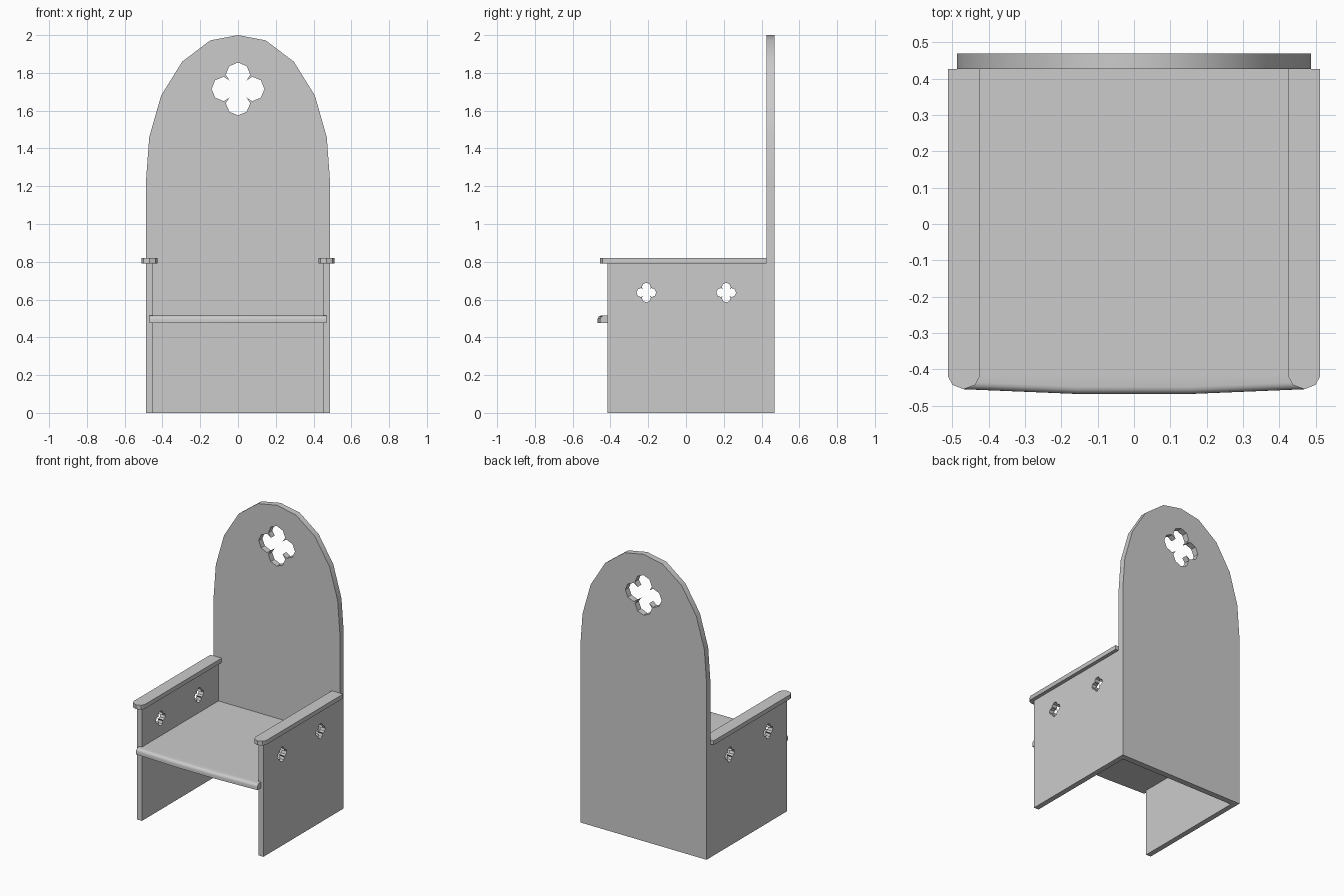
import bpy, bmesh
from math import sin, cos, radians
from mathutils import Vector

if "Cube" in bpy.data.objects:
    bpy.data.objects.remove(bpy.data.objects["Cube"])


def quatrefoil(cu, cv, s):
    # Four round lobes meeting in cusps, tip at distance s from the centre
    lobe = [(0.075 + 0.065 * cos(radians(a)), 0.065 * sin(radians(a)))
            for a in (-90, -45, 0, 45, 90)] + [(0.045, 0.045)]
    k = s / 0.14
    pts = []
    for x, y in lobe:
        pts.append((x, y))
    out = []
    for q in range(4):
        for x, y in pts:
            for _ in range(q):
                x, y = -y, x
            out.append((cu + k * x, cv + k * y))
    return out


def prism(name, outline, w0, w1, place, holes=(), round_front=0.0):
    # Flat outline with holes, placed at depth w0 and extruded to w1
    bm = bmesh.new()
    edges = []
    for loop in [outline, *holes]:
        vs = [bm.verts.new(place(u, v, w0)) for u, v in loop]
        if holes:
            edges += [bm.edges.new((vs[i - 1], vs[i])) for i in range(len(vs))]
        else:
            bm.faces.new(vs)
    step = Vector(place(0, 0, w1)) - Vector(place(0, 0, w0))
    if holes:
        bmesh.ops.triangle_fill(bm, edges=edges, use_beauty=True, normal=step.normalized())
    ext = bmesh.ops.extrude_face_region(bm, geom=bm.faces[:], use_keep_orig=True)
    moved = [g for g in ext["geom"] if isinstance(g, bmesh.types.BMVert)]
    bmesh.ops.translate(bm, vec=step, verts=moved)
    bmesh.ops.recalc_face_normals(bm, faces=bm.faces[:])
    if round_front:
        front = [e for e in bm.edges
                 if all(v.co.z > w1 - 1e-4 and v.co.y < -0.45 for v in e.verts)]
        bmesh.ops.bevel(bm, geom=front, offset=round_front, segments=4,
                        profile=0.5, affect='EDGES')
    mesh = bpy.data.meshes.new(name)
    bm.to_mesh(mesh)
    bm.free()
    obj = bpy.data.objects.new(name, mesh)
    bpy.context.collection.objects.link(obj)
    bpy.ops.object.select_all(action='DESELECT')
    obj.select_set(True)
    bpy.context.view_layer.objects.active = obj
    bpy.ops.object.shade_smooth_by_angle(angle=radians(30))
    return obj


# Tall arched back with quatrefoil opening
half = [(0.487, 0), (0.487, 1.23), (0.47, 1.46), (0.407, 1.68), (0.295, 1.86), (0.147, 1.972)]
arch = half + [(0, 2.0)] + [(-x, z) for x, z in reversed(half)]
prism("back_panel", arch, 0.427, 0.469, lambda u, v, w: (u, w, v),
      [quatrefoil(0, 1.715, 0.14)])

# Seat board, wider at the bowed and rounded front lip
right = [(0.156, -0.468), (0.468, -0.455), (0.468, -0.415), (0.45, -0.415), (0.45, 0.427)]
seat = right + [(-x, y) for x, y in reversed(right)]
prism("seat", seat, 0.475, 0.515, lambda u, v, w: (u, v, w), round_front=0.02)

for side, label in ((1, "right"), (-1, "left")):
    # Side panel with two small quatrefoils
    prism(label + "_side_panel",
          [(-0.415, 0), (0.427, 0), (0.427, 0.79), (-0.415, 0.79)],
          0.45, 0.487, lambda u, v, w: (side * w, u, v),
          [quatrefoil(y, 0.637, 0.052) for y in (-0.21, 0.213)])
    # Armrest with rounded front
    rest = [(0.425, 0.427), (0.425, -0.42), (0.437, -0.443), (0.469, -0.455),
            (0.5, -0.443), (0.512, -0.42), (0.512, 0.427)]
    prism(label + "_armrest", rest, 0.79, 0.82, lambda u, v, w: (side * u, v, w))
